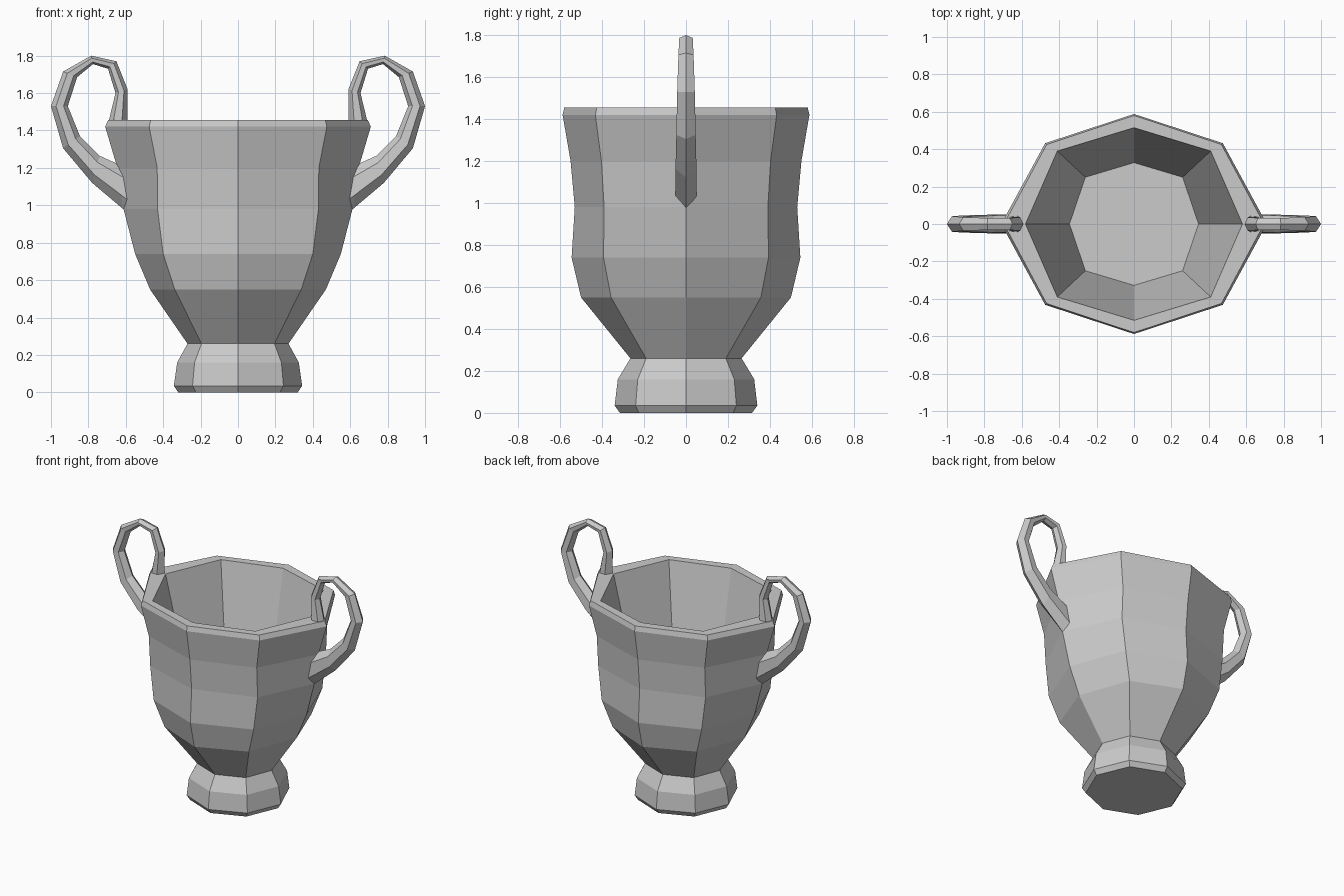
import bpy, bmesh


def make_object(name, bm):
    bmesh.ops.recalc_face_normals(bm, faces=bm.faces)
    mesh = bpy.data.meshes.new(name)
    bm.to_mesh(mesh)
    bm.free()
    obj = bpy.data.objects.new(name, mesh)
    bpy.context.collection.objects.link(obj)
    return obj


def loft(bm, rings):
    """Skin a list of point rings and cap both ends."""
    loops = [[bm.verts.new(p) for p in ring] for ring in rings]
    n = len(loops[0])
    for a, b in zip(loops, loops[1:]):
        for i in range(n):
            j = (i + 1) % n
            bm.faces.new((a[i], a[j], b[j], b[i]))
    bm.faces.new(loops[0])
    bm.faces.new(loops[-1])


def octagon(z, rx, ry, dx, dy):
    return [(rx, 0, z), (dx, dy, z), (0, ry, z), (-dx, dy, z),
            (-rx, 0, z), (-dx, -dy, z), (0, -ry, z), (dx, -dy, z)]


# Cup: outer profile from foot to rim, then down the inside to the floor
profile = [
    (0.00, 0.32, 0.315, 0.225, 0.225),
    (0.035, 0.343, 0.34, 0.243, 0.24),
    (0.16, 0.325, 0.325, 0.232, 0.23),
    (0.26, 0.27, 0.265, 0.195, 0.19),
    (0.55, 0.47, 0.50, 0.338, 0.357),
    (0.74, 0.55, 0.545, 0.40, 0.393),
    (0.98, 0.612, 0.53, 0.43, 0.39),
    (1.20, 0.645, 0.55, 0.432, 0.403),
    (1.42, 0.71, 0.588, 0.475, 0.432),
    (1.455, 0.695, 0.58, 0.467, 0.425),
    (1.455, 0.58, 0.515, 0.41, 0.39),
    (0.50, 0.345, 0.328, 0.26, 0.25),
]
bm = bmesh.new()
loft(bm, [octagon(*p) for p in profile])
make_object("cup_body", bm)

# Handles: outer x, outer z, inner x, inner z, half width
stations = [
    (0.57, 0.94, 0.57, 1.19, 0.05),
    (0.62, 0.985, 0.63, 1.215, 0.05),
    (0.78, 1.12, 0.74, 1.265, 0.05),
    (0.935, 1.305, 0.845, 1.37, 0.046),
    (1.00, 1.53, 0.91, 1.53, 0.042),
    (0.935, 1.715, 0.86, 1.685, 0.036),
    (0.785, 1.80, 0.775, 1.755, 0.032),
    (0.65, 1.77, 0.695, 1.73, 0.032),
    (0.59, 1.62, 0.655, 1.60, 0.036),
    (0.59, 1.46, 0.69, 1.455, 0.042),
    (0.59, 1.41, 0.70, 1.40, 0.042),
]
SECTION = [(0, 0), (0.3, 1), (0.75, 0.9), (1, 0), (0.75, -0.9), (0.3, -1)]


def section(side, ox, oz, ix, iz, w):
    return [(side * (ox + (ix - ox) * t), w * s, oz + (iz - oz) * t)
            for t, s in SECTION]


for side, name in ((-1, "left_handle"), (1, "right_handle")):
    bm = bmesh.new()
    loft(bm, [section(side, *s) for s in stations])
    make_object(name, bm)
